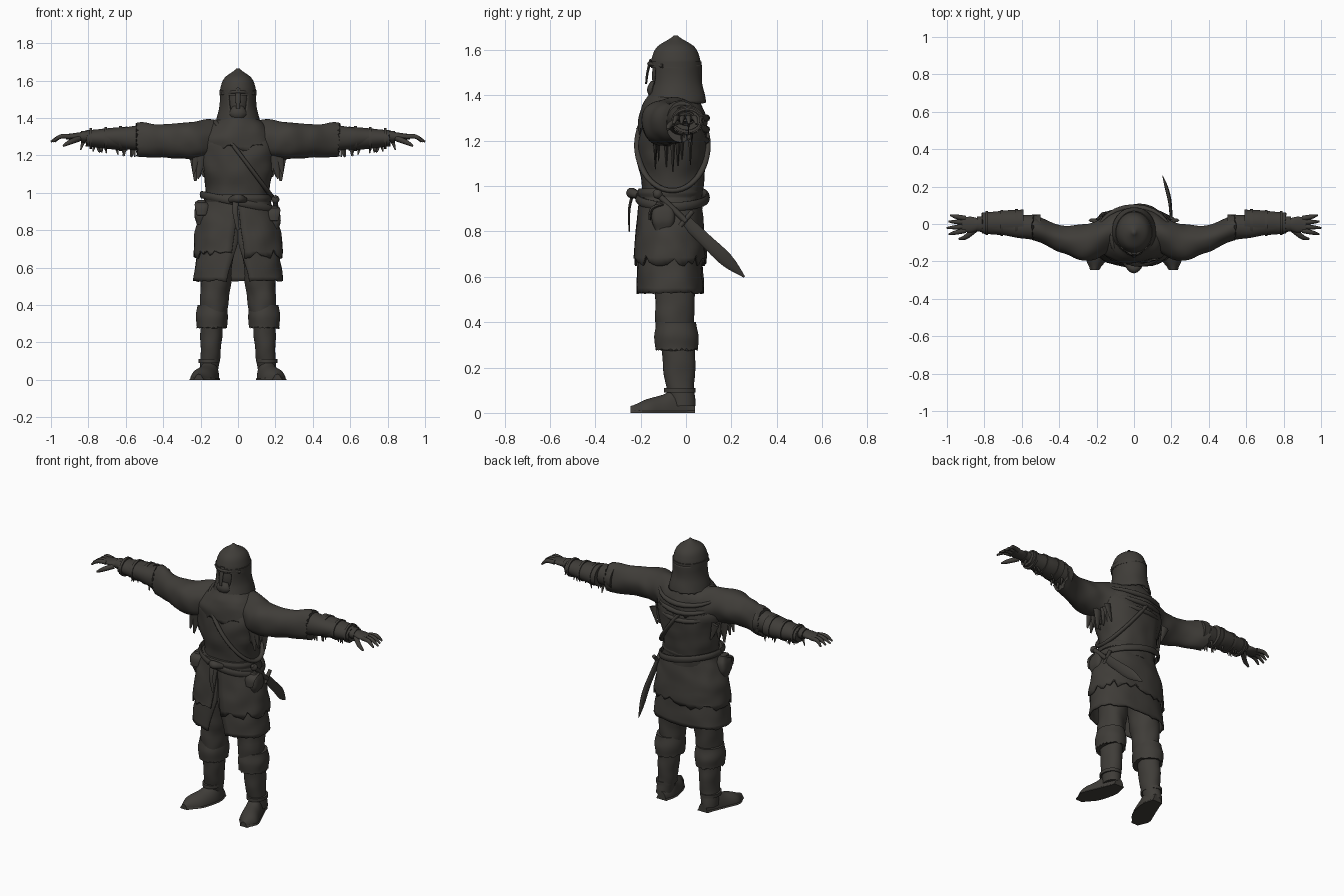
import bpy, bmesh, math, random
from mathutils import Vector, noise

random.seed(4)
cube = bpy.data.objects.get("Cube")
if cube:
    bpy.data.objects.remove(cube)

# The one material
cloth = bpy.data.materials.new("dark_worn_brown")
cloth.use_nodes = True
cloth.diffuse_color = (.05, .046, .04, 1)
shader = cloth.node_tree.nodes["Principled BSDF"]
shader.inputs["Base Color"].default_value = cloth.diffuse_color
shader.inputs["Roughness"].default_value = .9

BODY = -.06          # middle of the torso, front to back
ARM = 1.29           # height of the arms
FRONT = BODY - .15   # chest surface


def add_mesh(name, verts, faces, thick=0, pair=False):
    """Make one object, or a left and right copy of it."""
    sides = (("left_", 1), ("right_", -1)) if pair else (("", 1),)
    for prefix, sign in sides:
        mesh = bpy.data.meshes.new(prefix + name)
        mesh.from_pydata([(x * sign, y, z) for x, y, z in verts], [], faces)
        bm = bmesh.new()
        bm.from_mesh(mesh)
        bmesh.ops.recalc_face_normals(bm, faces=bm.faces)
        bm.to_mesh(mesh)
        bm.free()
        mesh.materials.append(cloth)
        obj = bpy.data.objects.new(prefix + name, mesh)
        bpy.context.collection.objects.link(obj)
        if thick:
            obj.modifiers.new("thickness", "SOLIDIFY").thickness = thick
        bpy.ops.object.select_all(action="DESELECT")
        obj.select_set(True)
        bpy.context.view_layer.objects.active = obj
        bpy.ops.object.shade_smooth_by_angle(angle=math.radians(50))


def along(values, t):
    """Smooth value at t through evenly spaced values; a plain number is constant."""
    if not isinstance(values, (tuple, list)):
        return values
    last = len(values) - 1
    i = min(int(t * last), last - 1)
    t = t * last - i
    p, q, r, s = (values[max(0, min(last, i + k))] for k in (-1, 0, 1, 2))
    return q + t / 2 * (r - p + t * (2 * p - 5 * q + 4 * r - s + t * (3 * (q - r) + s - p)))


def skin(name, rings, closed=True, caps=True, **options):
    """Join equal rings of points into a surface."""
    n = len(rings[0])
    verts = [v for ring in rings for v in ring]
    faces = [(r * n + i, r * n + (i + 1) % n, (r + 1) * n + (i + 1) % n, (r + 1) * n + i)
             for r in range(len(rings) - 1) for i in range(n if closed else n - 1)]
    if closed and caps:
        faces += [range(n), range(len(verts) - n, len(verts))]
    add_mesh(name, verts, faces, **options)


def loft(name, start, end, width, depth, middle, axis="z", slit=None, fold=0, ragged=0,
         square=1, steps=20, n=48, **options):
    """Skin ovals along an axis; slit is a half angle left open at the front."""
    rings = []
    for step in range(steps + 1):
        t = step / steps
        gap = max(0, along(slit, t)) if slit else 0
        ring = []
        for i in range(n):
            angle = gap + (math.tau - 2 * gap) * i / (n - 1 if slit else n) - math.pi / 2
            u, v = (math.copysign(abs(c) ** square, c) for c in (math.cos(angle), math.sin(angle)))
            a, b = along(middle[0], t), along(middle[1], t)
            p = start + (end - start) * t
            if step == steps:
                p += random.uniform(-ragged, ragged)
            swell = 1 + fold * noise.noise(Vector((a + u * along(width, t), b + v * along(depth, t), p)) * 12)
            a += u * along(width, t) * swell
            b += v * along(depth, t) * swell
            x, y, z = {"x": (p, a, b), "y": (a, p, b), "z": (a, b, p)}[axis]
            ring.append((x, y, max(0, z)))
        rings.append(ring)
    skin(name, rings, closed=not slit, **options)


def sweep(name, points, radius, flat=1, up=(0, 0, 1), steps=12, n=10, **options):
    """Run an oval along a path; flat squashes it along up."""
    columns = [list(column) for column in zip(*points)]
    path = [Vector([along(c, k / steps) for c in columns]) for k in range(steps + 1)]
    rings = []
    for k, p in enumerate(path):
        ahead = (path[min(k + 1, steps)] - path[max(k - 1, 0)]).normalized()
        side = ahead.cross(Vector(up)).normalized()
        top = side.cross(ahead) * flat
        turns = [math.tau * i / n for i in range(n)]
        rings.append([p + along(radius, k / steps) * (side * math.cos(a) + top * math.sin(a)) for a in turns])
    skin(name, rings, **options)


def hoop(name, centre, reach, tilt, radius, flat):
    """A strap looped round the body; tilt lifts its right side."""
    turns = [math.tau * k / 16 for k in range(17)]
    points = [(centre[0] - reach * math.cos(a), BODY - .155 * math.sin(a), centre[1] + tilt * math.cos(a))
              for a in turns]
    sweep(name, points, radius, flat=flat, steps=48)


def tatter(name, x, y, z, drop):
    """A torn strip hanging down from a point."""
    tip = (x + random.uniform(-drop, drop) / 3, y, z - drop)
    sweep(name, [(x, y, z), tip], (drop / 4, drop / 20), flat=.4, up=(0, 1, 0), steps=3, n=6, pair=True)


# Tunic and the split skirts
torso = (0, BODY)
loft("tunic_body", start=.9, end=1.4, width=(.17, .17, .2, .21, .1), depth=(.13, .14, .15, .14, .09),
     middle=torso, fold=.07, square=.9)
loft("under_skirt", start=.95, end=.53, width=(.17, .21, .24), depth=(.13, .14, .15), middle=(0, BODY - .01),
     slit=(0, 0, .2), fold=.04, ragged=.006, square=.85, thick=.01)
loft("torn_over_skirt", start=.97, end=.67, width=(.17, .22, .24), depth=(.13, .15, .16), middle=(0, BODY - .01),
     slit=(0, .04, .1), fold=.05, ragged=.025, square=.85, thick=.01)

# Shoulder cape with rolled folds behind
loft("shoulder_cape", start=1.41, end=1.24, width=(.09, .16, .2, .21), depth=(.1, .13, .15, .15),
     middle=torso, fold=.08, ragged=.02, caps=False, thick=.01)
for i in range(3):
    height = 1.35 - i * .05
    arc = [math.pi * k / 8 for k in range(9)]
    sweep("cape_fold_%d" % i, [(.2 * math.cos(a), BODY + .15 * math.sin(a), height - .05 * math.sin(a)) for a in arc],
          radius=(.005, .016, .005))

# Sleeves, forearms and strapped cuffs
loft("sleeve", start=.1, end=.54, width=(.1, .1, .07, .07), depth=(.11, .1, .09, .09),
     middle=((-.04, -.1, -.08, -.02), ARM - .01), axis="x", fold=.12, ragged=.008, pair=True)
loft("forearm", start=.5, end=.84, width=(.07, .04), depth=(.07, .03), middle=((-.02, 0), (ARM, ARM + .01)),
     axis="x", fold=.06, pair=True)
loft("bracer", start=.59, end=.81, width=(.073, .057), depth=(.065, .044), middle=(.005, ARM),
     axis="x", fold=.05, ragged=.005, pair=True)
for i in range(3):
    place, size = .62 + i * .08, .07 - i * .005
    loft("bracer_strap_%d" % i, start=place, end=place + .015, width=size + .004, depth=size - .004,
         middle=(.005, ARM), axis="x", steps=1, pair=True)

# Hands with spread fingers
loft("palm", start=.82, end=.92, width=(.03, .042, .038), depth=(.026, .014), middle=(-.003, ARM + .01),
     axis="x", pair=True)
for i, finger in enumerate(("index", "middle", "ring", "little")):
    root, reach = i * .022 - .035, 1 - .01 * abs(i - 1)
    spread = i * .012 - .02
    sweep(finger + "_finger", [(.9, root, ARM + .01), (.95, root + spread / 2, ARM + .01),
                               (reach, root + spread, ARM - .017)], radius=(.013, .012, .005), pair=True)
sweep("thumb", [(.85, -.03, ARM), (.9, -.07, ARM - .02), (.935, -.08, ARM - .04)],
      radius=(.016, .013, .006), pair=True)

# Torn strips under the arms and down the ribs
for i in range(14):
    x = random.uniform(.55, .84)
    tatter("cuff_tatter_%d" % i, x, random.uniform(-.03, .03), 1.16 + x / 7, drop=.05)
for i in range(10):
    tatter("rib_tatter_%d" % i, random.uniform(.19, .23), random.uniform(-.14, .03), 1.2, drop=random.uniform(.07, .14))

# Head, helmet and mail hood
loft("head", start=1.36, end=1.58, width=(.05, .07, .07), depth=(.08, .1, .09), middle=(0, -.05), fold=.04)
loft("helmet", start=1.52, end=1.665, width=(.098, .092, .07, .008), depth=(.11, .105, .08, .008),
     middle=(0, -.045))
loft("helmet_rim", start=1.525, end=1.55, width=.1, depth=.113, middle=(0, -.045), steps=1)
loft("mail_hood", start=1.535, end=1.37, width=(.097, .1, .12), depth=(.11, .112, .13), middle=(0, -.04),
     slit=(.55, .45, 0), fold=.03, ragged=.007, thick=.01)
sweep("nose_guard", [(0, -.155, 1.56), (0, -.17, 1.5), (0, -.176, 1.45)], radius=(.014, .013, .01),
      flat=.45, up=(0, -1, 0))
sweep("brow_guard", [(-.085, -.1, 1.53), (0, -.162, 1.54), (.085, -.1, 1.53)], radius=.009)
sweep("beard", [(0, -.14, 1.46), (0, -.15, 1.42), (0, -.13, 1.37)], radius=(.03, .045, .015),
      flat=.5, up=(0, -1, 0))

# Belts, shoulder strap and hanging strap end
loft("waist_belt", start=.95, end=.99, width=(.178, .182, .178), depth=(.14, .145, .14), middle=(0, BODY - .01),
     fold=.03, square=.9)
hoop("sword_belt", centre=(0, .95), reach=.195, tilt=.04, radius=.01, flat=2)
hoop("shoulder_strap", centre=(.03, 1.18), reach=.15, tilt=.2, radius=.014, flat=.8)
sweep("belt_knot", [(-.04, FRONT, .96), (0, FRONT - .03, .97), (.04, FRONT, .96)], radius=(.016, .024, .014))
sweep("hanging_strap", [(-.01, FRONT - .02, .98), (-.015, FRONT - .04, .9), (0, FRONT - .04, .8)],
      radius=(.017, .015, .008), flat=.4, up=(0, 1, 0))

# Pouches on both hips
for side, x, bottom in (("right", -.195, .83), ("left", .19, .8)):
    loft(side + "_pouch", start=bottom, end=bottom + .13, width=(.025, .038, .035, .022),
         depth=(.035, .05, .05, .03), middle=(x, -.1), square=.6)
    sweep(side + "_pouch_flap", [(x, -.1, bottom + .12), (x, -.15, bottom + .1), (x, -.16, bottom + .05)],
          radius=(.034, .036, .025), flat=.25, up=(0, -1, .3))

# Short sword pointing back from the left hip
sweep("sword_blade", [(.2, 0, .845), (.19, .13, .72), (.153, .257, .6)], radius=(.026, .028, .03, .004),
      flat=.3, up=(1, 0, 0))
sweep("sword_guard", [(.205, -.025, .825), (.205, .03, .89)], radius=.011)
sweep("sword_grip", [(.205, 0, .845), (.2, -.12, .96)], radius=.014)
sweep("sword_pommel", [(.2, -.11, .95), (.2, -.14, .98)], radius=(.012, .022, .01))

# Legs, knee cuffs and boots
loft("trouser_leg", start=.8, end=.32, width=(.08, .082, .07), depth=(.1, .095, .08),
     middle=((.09, .115, .135), -.05), fold=.12, pair=True)
loft("knee_cuff", start=.4, end=.28, width=(.076, .087, .083), depth=(.087, .098, .093),
     middle=(.14, -.042), fold=.06, ragged=.008, pair=True)
loft("boot_shaft", start=.32, end=.03, width=(.062, .056, .05), depth=(.075, .068, .055),
     middle=((.14, .145, .155), (-.035, -.032, -.015)), fold=.1, pair=True)
loft("ankle_strap", start=.09, end=.11, width=.057, depth=.07, middle=(.155, -.028), steps=1, pair=True)

# Feet turned slightly outward, flat on the ground
for part, height, grow in (("boot_foot", (.05, .11, .08, .06, .03), 0), ("boot_sole", .02, .005)):
    loft(part, start=.04, end=-.245, width=[w + grow for w in (.03, .05, .06, .06, .02)], depth=height,
         middle=((.145, .15, .17, .195, .21), 0), axis="y", pair=True)
